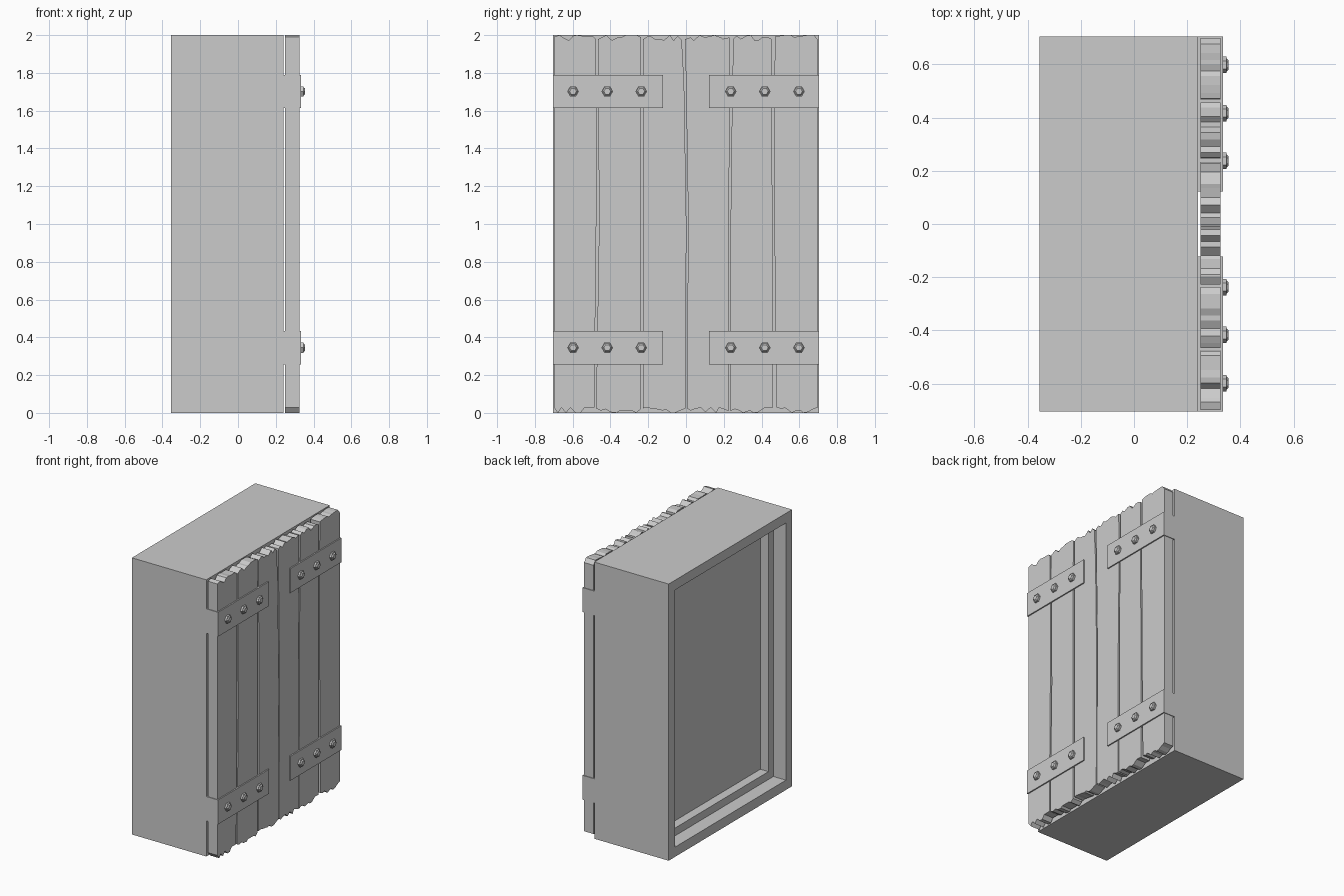
import bpy
import bmesh
import math
import random
from mathutils import Matrix, Vector

random.seed(7)
if "Cube" in bpy.data.objects:
    bpy.data.objects.remove(bpy.data.objects["Cube"], do_unlink=True)

grey = bpy.data.materials.new("plain_grey")
grey.use_nodes = True
grey.diffuse_color = (0.6, 0.6, 0.6, 1)
bsdf = next(n for n in grey.node_tree.nodes if n.type == "BSDF_PRINCIPLED")
bsdf.inputs["Base Color"].default_value = grey.diffuse_color


def finish(name, bm):
    bmesh.ops.recalc_face_normals(bm, faces=bm.faces[:])
    mesh = bpy.data.meshes.new(name)
    bm.to_mesh(mesh)
    bm.free()
    mesh.materials.append(grey)
    obj = bpy.data.objects.new(name, mesh)
    bpy.context.collection.objects.link(obj)
    return obj


def box_mesh(low, high):
    low, high = Vector(low), Vector(high)
    bm = bmesh.new()
    bmesh.ops.create_cube(bm, size=1)
    bmesh.ops.scale(bm, vec=high - low, verts=bm.verts)
    bmesh.ops.translate(bm, vec=(low + high) / 2, verts=bm.verts)
    return bm


# Deep frame with a stepped recess in its back
HALF_W, HEIGHT = 0.705, 2.0
bm = box_mesh((-0.355, -HALF_W, 0), (0.24, HALF_W, HEIGHT))
panel = min(bm.faces, key=lambda f: f.calc_center_median().x)
for margin, depth in ((0.1, 0.1), (0.08, 0.065)):
    bmesh.ops.inset_individual(bm, faces=[panel], thickness=margin)
    ring = bmesh.ops.extrude_discrete_faces(bm, faces=[panel])
    panel = ring["faces"][0]
    bmesh.ops.translate(bm, vec=(depth, 0, 0), verts=panel.verts)
finish("window_frame", bm)


# Weathered planks: ragged ends and slightly wandering long edges
LEVELS = (0.09, 1.0, 1.75, 1.93)
SIDES = [  # (edge before the gap, edge after the gap) at each level
    [(-0.70, -0.70)] * 4,
    [(-0.485, -0.475), (-0.475, -0.46), (-0.475, -0.465), (-0.478, -0.467)],
    [(-0.24, -0.228), (-0.24, -0.225), (-0.24, -0.228), (-0.237, -0.228)],
    [(-0.002, 0.004), (0.002, 0.012), (-0.01, 0.0), (-0.02, -0.004)],
    [(0.225, 0.235), (0.225, 0.236), (0.235, 0.245), (0.23, 0.25)],
    [(0.458, 0.478), (0.458, 0.468), (0.453, 0.466), (0.456, 0.472)],
    [(0.70, 0.70)] * 4,
]


def ragged_end(y0, y1, z, inward):
    """Chipped edge running from y0 to y1, bitten towards the plank middle."""
    points = []
    teeth = 9
    for i in range(teeth + 1):
        t = i / teeth
        if 0 < i < teeth:
            t += random.uniform(-0.04, 0.04)
        bite = random.choice((0, 0.004, 0.012, 0.02, 0.028))
        if i in (0, teeth):
            bite = random.uniform(0.008, 0.03)
        points.append((y0 + (y1 - y0) * t, z + inward * bite))
    middle = random.randint(3, 6)
    points[middle] = (points[middle][0], z)
    return points


for i in range(6):
    near = [pair[1] for pair in SIDES[i]]
    far = [pair[0] for pair in SIDES[i + 1]]
    outline = ragged_end(near[0], far[0], 0, 1)
    outline += list(zip(far, LEVELS))
    outline += ragged_end(far[-1], near[-1], HEIGHT, -1)
    outline += list(zip(near, LEVELS))[::-1]
    bm = bmesh.new()
    face = bm.faces.new([bm.verts.new((0.25, y, z)) for y, z in outline])
    slab = bmesh.ops.extrude_face_region(bm, geom=[face])
    moved = [g for g in slab["geom"] if isinstance(g, bmesh.types.BMVert)]
    bmesh.ops.translate(bm, vec=(0.075, 0, 0), verts=moved)
    finish(f"plank_{i + 1}", bm)


# Hinge straps wrapping the planks, each held by three hexagonal bolts
def bolt(name, y, z):
    bm = bmesh.new()
    turn = Matrix.Rotation(math.pi / 2, 4, "Y")
    for radius, top, x, thick in ((0.031, 0.031, 0.34, 0.014),
                                  (0.026, 0.018, 0.351, 0.008)):
        bmesh.ops.create_cone(bm, cap_ends=True, segments=6,
                              radius1=radius, radius2=top, depth=thick,
                              matrix=Matrix.Translation((x, y, z)) @ turn)
    finish(name, bm)


for level, z in (("lower", 0.345), ("upper", 1.702)):
    for side, s in (("right", -1), ("left", 1)):
        y0, y1 = sorted((s * 0.122, s * HALF_W))
        bm = box_mesh((0.24, y0, z - 0.088), (0.334, y1, z + 0.088))
        finish(f"{level}_{side}_strap", bm)
        for n, y in enumerate((0.237, 0.417, 0.598)):
            bolt(f"{level}_{side}_bolt_{n + 1}", s * y, z)
